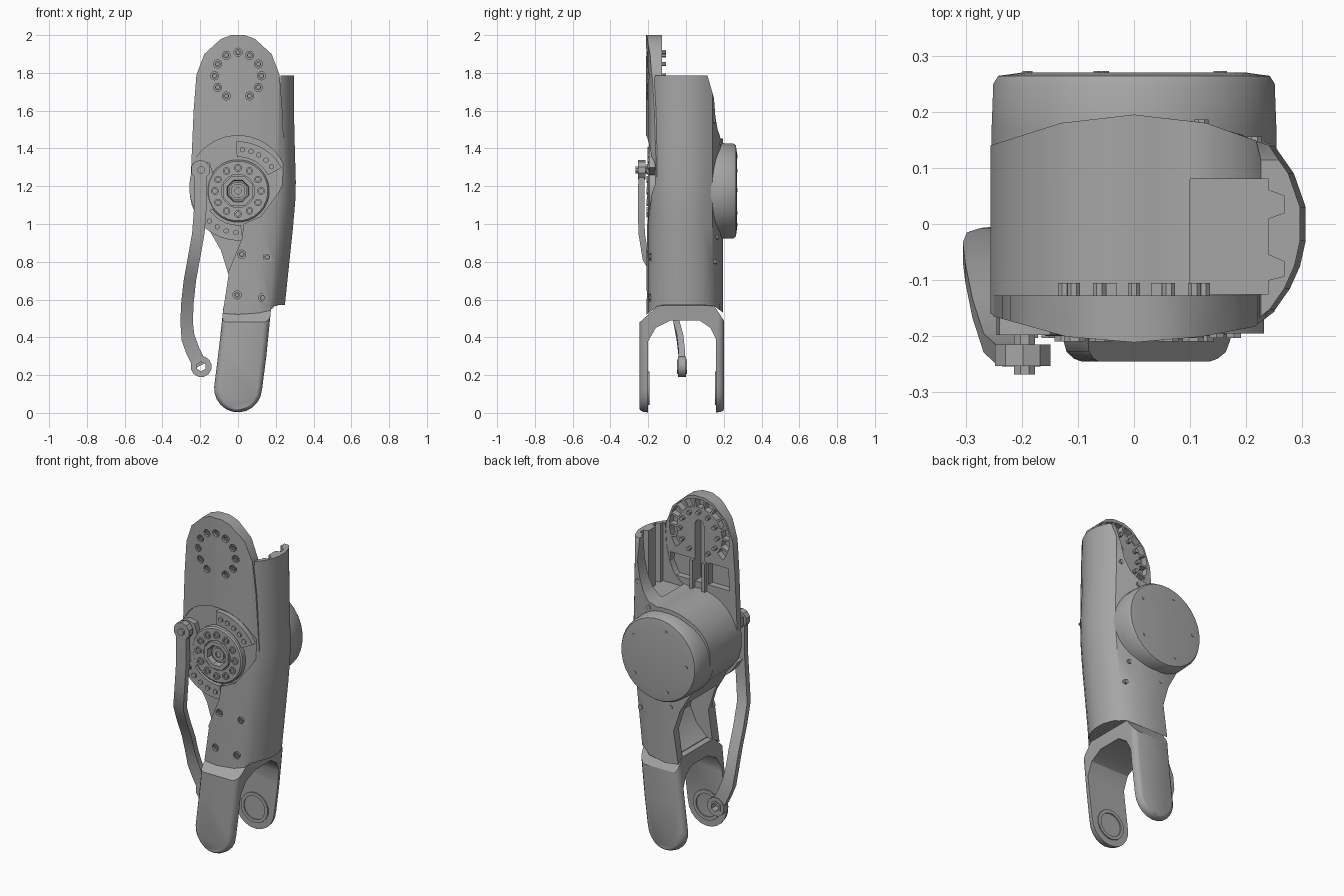
import bpy, bmesh
from math import sin, cos, pi, radians

if "Cube" in bpy.data.objects:
    bpy.data.objects.remove(bpy.data.objects["Cube"])

grey = bpy.data.materials.new("machined grey")
grey.use_nodes = True
grey.diffuse_color = (0.38, 0.38, 0.38, 1)
grey.node_tree.nodes["Principled BSDF"].inputs["Base Color"].default_value = (0.38, 0.38, 0.38, 1)


def finish(name, bm):
    bmesh.ops.remove_doubles(bm, verts=bm.verts, dist=1e-5)
    bmesh.ops.recalc_face_normals(bm, faces=bm.faces)
    mesh = bpy.data.meshes.new(name)
    bm.to_mesh(mesh)
    bm.free()
    mesh.materials.append(grey)
    ob = bpy.data.objects.new(name, mesh)
    bpy.context.collection.objects.link(ob)
    return ob


def skin(bm, rings, caps=True):
    """Join rings of points with side faces, and cap both ends."""
    rows = [[bm.verts.new(p) for p in ring] for ring in rings]
    n = len(rows[0])
    for a, b in zip(rows, rows[1:]):
        for i in range(n):
            j = (i + 1) % n
            bm.faces.new((a[i], a[j], b[j], b[i]))
    if caps:
        bm.faces.new(rows[0])
        bm.faces.new(rows[-1])


def loft(name, rings):
    bm = bmesh.new()
    skin(bm, rings)
    return finish(name, bm)


def prism(name, pts, axis, a, b):
    """Extrude a 2D outline along an axis from a to b."""
    place = {"x": lambda u, v, d: (d, u, v), "y": lambda u, v, d: (u, d, v),
             "z": lambda u, v, d: (u, v, d)}[axis]
    return loft(name, [[place(u, v, d) for u, v in pts] for d in (a, b)])


def lathe(name, places, profile, n, closed=False):
    """Turn an (r, y) profile about a y axis through each (x, z) place."""
    bm = bmesh.new()
    for x, z in places:
        angles = [2 * pi * (i + 0.5) / n for i in range(n)]
        prof = profile + profile[:1] if closed else profile
        skin(bm, [[(x + r * cos(t), y, z + r * sin(t)) for t in angles] for r, y in prof], not closed)
    return finish(name, bm)


def boolean(ob, tool, op, keep=False):
    mod = ob.modifiers.new(op, "BOOLEAN")
    mod.object, mod.operation, mod.solver = tool, op, "EXACT"
    bpy.context.view_layer.objects.active = ob
    bpy.ops.object.modifier_apply(modifier=mod.name)
    if not keep:
        bpy.data.objects.remove(tool)


def arc(cx, cz, r, a0, a1, n):
    return [(cx + r * cos(radians(a0 + (a1 - a0) * i / n)),
             cz + r * sin(radians(a0 + (a1 - a0) * i / n))) for i in range(n + 1)]


def circle(cx, cz, r, n, start=0):
    return [(cx + r * cos(start + 2 * pi * i / n), cz + r * sin(start + 2 * pi * i / n)) for i in range(n)]


def sunk_bolts(ob, name, spots):
    """Drill round seats in the front face and set a ring bolt in each."""
    boolean(ob, lathe("drill", spots, [(.022, -.3), (.022, -.184)], 10), "DIFFERENCE")
    lathe(name, spots, [(.016, -.18), (.016, -.197), (.009, -.197), (.009, -.18)], 8, True)


HUB, TOP = (0, 1.175), (0, 1.785)

# Shared plan section: bowed front and back, swollen +x side
plan = [(-.256, .14), (-.13, .18), (0, .195), (.13, .18), (.25, .14), (.285, .09), (.306, .03), (.306, -.03),
        (.296, -.075), (.278, -.115), (.252, -.152), (.215, -.18), (.12, -.198), (0, -.208), (-.12, -.198), (-.256, -.16)]

# Opening in the front cover that shows the motor
opening = arc(0, 1.2, .268, 12, 160, 16) + [(-.4, 1.3), (-.4, .6), (-.07, .7), (.02, .92),
                                           (.03, 1.0), (.12, 1.04), (.21, 1.16)]
cutter = prism("opening_cutter", opening, "y", -.4, -.165)
cutter.hide_render = True

# Thigh shell: front silhouette crossed with a tapering plan and a side profile
front = [(-.085, .5), (-.05, .73), (-.09, .86)] + arc(0, 1.195, .258, 228, 76, 18) + [
    (.12, 1.458), (.165, 1.5), (.198, 1.57), (.217, 1.66), (.226, 1.785), (.4, 1.785), (.4, .57), (.21, .57), (.18, .5)]
shell = prism("thigh_shell", front, "y", -.4, .4)
swell = [(.4, -.075), (.57, -.058), (.8, -.034), (.98, -.015), (1.12, -.003), (1.22, 0), (1.5, -.008), (1.9, -.011)]
boolean(shell, loft("plan_tool", [[(x + dx * min(1, max(0, (x - .1) / .15)), y, z) for x, y in plan]
                                  for z, dx in swell]), "INTERSECT")
side = [(-.25, .49), (-.15, .565), (.15, .565), (.25, .49), (.2, 1.4), (.19, 1.53),
        (.15, 1.66), (.11, 1.8), (-.25, 1.8)]
boolean(shell, prism("side_tool", side, "x", -.5, .5), "INTERSECT")
boolean(shell, cutter, "DIFFERENCE", True)
hollow = [(-.3, .4), (-.04, .4), (-.04, .57), (.03, .64), (.07, .73), (.04, .83), (-.06, .9), (-.3, .9)]
boolean(shell, prism("hollow_tool", hollow, "y", -.14, .14), "DIFFERENCE")
pocket = [(.1, -.125), (.24, -.125), (.24, -.1), (.268, -.093), (.268, -.067), (.24, -.055),
          (.24, .01), (.268, .02), (.268, .05), (.24, .06), (.24, .08), (.1, .08)]
boolean(shell, prism("pocket_tool", pocket, "z", 1.435, 1.9), "DIFFERENCE")
sunk_bolts(shell, "shell_bolts", [(.02, .84), (.155, .825), (-.005, .625), (.13, .61)])

# Upper paddle plate with a pocketed back
half = [(.25, 1.25), (.235, 1.6), (.22, 1.79), (.178, 1.9), (.09, 1.98), (.035, 2.0)]
outline = half + [(-x, z) for x, z in reversed(half)]
paddle = prism("paddle", outline, "y", -.3, -.127)
boolean(paddle, prism("bow_tool", [(x, y - .003) for x, y in plan], "z", 1, 2.2), "INTERSECT")
boolean(paddle, cutter, "DIFFERENCE")
for k in range(13):
    a = 90 + (k - 6) * 20
    wedge = arc(*TOP, .198, a - 8.5, a + 8.5, 3) + arc(*TOP, .15, a + 7.5, a - 7.5, 3)
    boolean(paddle, prism("pocket_tool", wedge, "y", -.165, 0), "DIFFERENCE")
slot = [(-.03, 1.49), (.03, 1.49)] + arc(0, 1.83, .03, 0, 180, 6)
boolean(paddle, prism("slot_tool", slot, "y", -.185, 0), "DIFFERENCE")
for s in (-1, 1):
    lower = [(s * .06, 1.49), (s * .2, 1.49), (s * .19, 1.62), (s * .06, 1.62)]
    boolean(paddle, prism("lower_pocket_tool", lower, "y", -.165, 0), "DIFFERENCE")
    prism("slot_wall", [(s * .03, 1.44), (s * .05, 1.44), (s * .05, 1.62), (s * .03, 1.62)], "y", -.17, -.105)

# Paddle bolts, leaving a gap at the bottom
ring = [p for p in circle(*TOP, .124, 12, pi / 2) if p[1] > 1.67]
sunk_bolts(paddle, "paddle_front_bolts", ring)
lathe("paddle_back_bolts", ring, [(.012, -.14), (.012, -.105)], 8)

# Rear motor cover with screws
lathe("rear_cover", [HUB], [(.256, .1), (.255, .17), (.252, .25), (.243, .264), (.2, .27)], 32)
lathe("cover_screws", circle(*HUB, .19, 5, .6), [(.01, .26), (.01, .2725)], 6)
for spot, y in (((.215, 1.545), .156), ((.12, 1.425), .186), ((.17, .93), .172), ((-.03, .87), .194), ((.19, .8), .165)):
    lathe("rear_screw", [spot], [(.014, .12), (.014, y)], 8)

# Front hub: bolt ring and octagonal centre
lathe("hub", [HUB], [(.166, -.15), (.166, -.193), (.158, -.2), (.088, -.2), (.088, -.15)], 28, True)
lathe("hub_ring", [HUB], [(.086, -.15), (.086, -.207), (.062, -.207), (.055, -.15)], 8, True)
lathe("hub_core", [HUB], [(.05, -.15), (.05, -.18)], 12)
lathe("hub_core_ring", [HUB], [(.04, -.17), (.04, -.188), (.018, -.188), (.018, -.17)], 8, True)
lathe("hub_bolts", circle(*HUB, .122, 12), [(.021, -.19), (.021, -.209), (.012, -.209), (.012, -.19)], 8, True)

# Stop segments beside the hub
for start, end in ((28, 92), (205, 275)):
    prism("stop_segment", arc(*HUB, .262, start, end, 8) + arc(*HUB, .18, end, start, 8), "y", -.15, -.195)
    spots = arc(*HUB, .22, start + 8, end - 8, 4)
    lathe("stop_screws", spots, [(.015, -.19), (.015, -.203)], 6)

# Crank lever and push rod
lever = [(-.24, 1.32), (-.2, 1.335), (-.15, 1.325), (-.13, 1.26), (-.13, 1.08), (-.17, 1.06), (-.185, 1.2), (-.245, 1.27)]
prism("crank_lever", lever, "y", -.16, -.198)
path = [(-.2, -.235, 1.3), (-.2, -.237, 1.08), (-.21, -.235, .95), (-.235, -.212, .81), (-.255, -.15, .7),
        (-.268, -.085, .58), (-.272, -.05, .48), (-.265, -.032, .4), (-.24, -.024, .33), (-.2, -.02, .25)]
loft("push_rod", [[(x + sx * .033, y + sy * .017, z + (sx * .018 if z < .41 else 0))
                   for sx, sy in ((-1, -1), (1, -1), (1, 1), (-1, 1))] for x, y, z in path])
lathe("rod_top_eye", [(-.198, 1.287)], [(.052, -.215), (.052, -.253)], 10)
lathe("rod_top_bolt", [(-.195, 1.287)], [(.02, -.17), (.02, -.268)], 8)
lathe("rod_bottom_eye", [(-.195, .245)], [(.056, -.042), (.056, 0), (.026, 0), (.026, -.042)], 12, True)
lathe("rod_bottom_nut", [(-.195, .245)], [(.038, -.048), (.038, .006), (.025, .006), (.025, -.048)], 6, True)

# Lower fork: arch profile crossed with a round-edged arm outline
arch = [(-.245, 0), (-.245, .48), (-.15, .566), (.15, .566), (.2, .49), (.2, 0), (.16, 0), (.16, .39),
        (.13, .45), (.07, .49), (-.08, .49), (-.16, .45), (-.2, .38), (-.2, 0)]
fork = prism("fork", arch, "x", -.4, .4)
arm = [(-.075, .58), (-.1, .35), (-.126, .14)] + arc(0, .13, .127, 190, 340, 9) + [(.128, .13), (.15, .3), (.178, .58)]
edge = [(-.246, .76, .972), (-.24, .87, .985), (-.228, .96, .995), (-.207, 1, 1),
        (.17, 1, 1), (.185, .96, .995), (.196, .87, .985), (.201, .78, .972)]
arms = loft("arm_tool", [[(.02 + (x - .02) * k, y, .58 + (z - .58) * m) for x, z in arm] for y, k, m in edge])
boolean(fork, arms, "INTERSECT")

# Bearing seats inside the fork
for y0, y1 in ((-.21, -.193), (.17, .153)):
    lathe("bearing_seat", [(0, .13)], [(.09, y0), (.09, y1), (.07, y1), (.07, y0)], 16, True)

# Smooth shading with sharp edges kept
for ob in bpy.data.objects:
    if ob.type == "MESH":
        ob.select_set(True)
        bpy.context.view_layer.objects.active = ob
bpy.ops.object.shade_smooth_by_angle(angle=radians(32))
